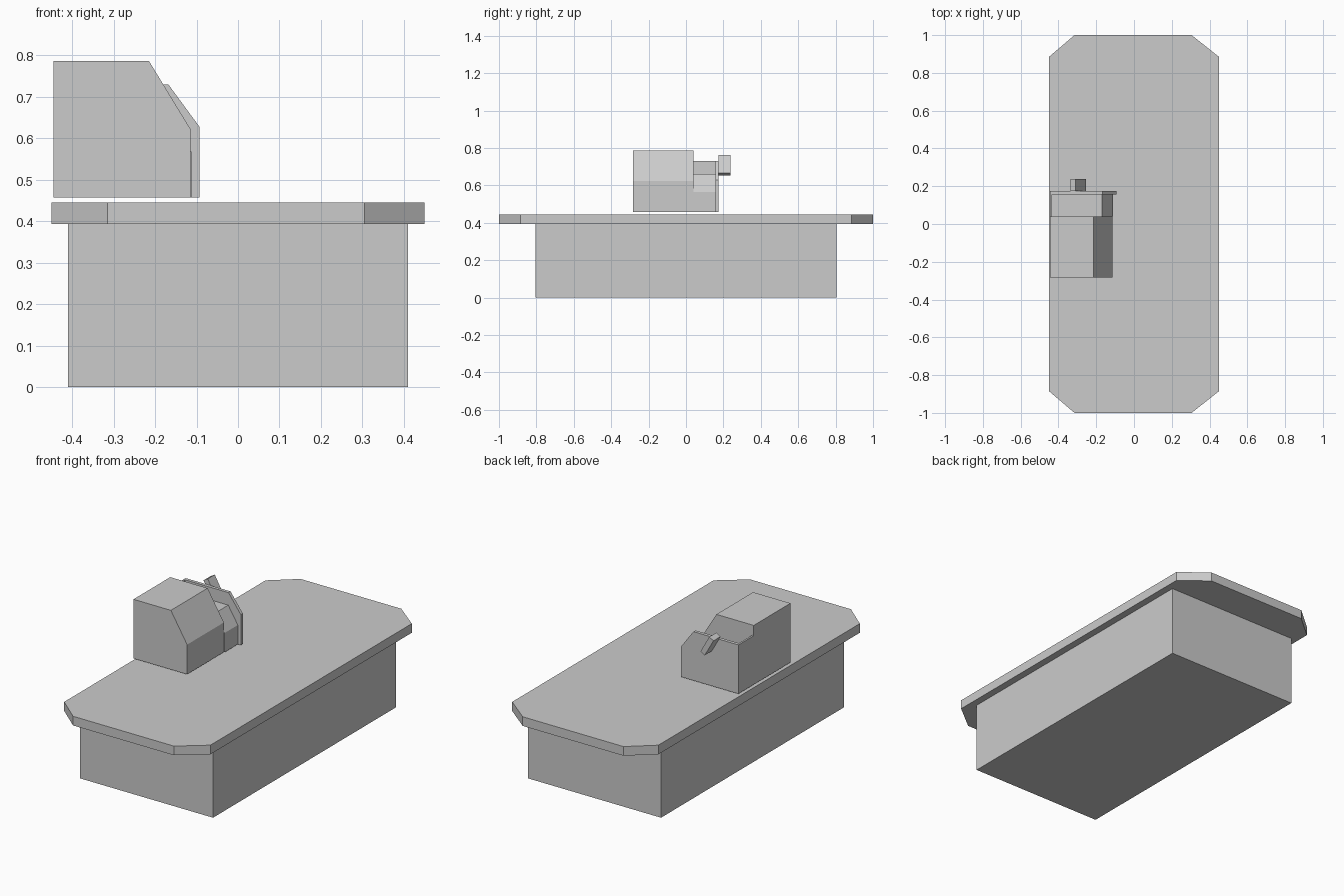
import bpy, bmesh

if "Cube" in bpy.data.objects:
    bpy.data.objects.remove(bpy.data.objects["Cube"])


def prism(name, profile, start, end, axis):
    """Extrude a closed 2D profile: axis 'Z' takes (x, y), axis 'Y' takes (x, z)."""
    def place(p, d):
        return (p[0], p[1], d) if axis == 'Z' else (p[0], d, p[1])
    bm = bmesh.new()
    face = bm.faces.new([bm.verts.new(place(p, start)) for p in profile])
    ext = bmesh.ops.extrude_face_region(bm, geom=[face])
    moved = [v for v in ext["geom"] if isinstance(v, bmesh.types.BMVert)]
    step = (0, 0, end - start) if axis == 'Z' else (0, end - start, 0)
    bmesh.ops.translate(bm, verts=moved, vec=step)
    bmesh.ops.recalc_face_normals(bm, faces=bm.faces)
    mesh = bpy.data.meshes.new(name)
    bm.to_mesh(mesh)
    bm.free()
    obj = bpy.data.objects.new(name, mesh)
    bpy.context.collection.objects.link(obj)
    return obj


# Counter: plain cabinet and an overhanging top with clipped corners
prism("counter_base", [(-0.41, -0.805), (0.41, -0.805), (0.41, 0.805), (-0.41, 0.805)],
      0, 0.394, 'Z')
half = [(0.45, -0.885), (0.45, 0.885), (0.305, 1.0), (-0.315, 1.0), (-0.45, 0.885)]
prism("counter_top", half + [(-0.45, -0.885), (-0.315, -1.0), (0.305, -1.0)],
      0.394, 0.445, 'Z')

# Register: tall body with sloped face
B = 0.458
prism("register_body", [(-0.445, B), (-0.115, B), (-0.115, 0.623), (-0.215, 0.787), (-0.445, 0.787)],
      -0.283, 0.04, 'Y')

# Lower recessed section beside it, with rim walls on two sides
prism("register_recess", [(-0.435, B), (-0.111, B), (-0.111, 0.565), (-0.17, 0.66), (-0.435, 0.66)],
      0.04, 0.157, 'Y')
prism("recess_rim", [(-0.445, B), (-0.435, B), (-0.435, 0.73), (-0.445, 0.73)],
      0.04, 0.157, 'Y')
prism("register_side_plate", [(-0.445, B), (-0.093, B), (-0.093, 0.628), (-0.168, 0.73), (-0.445, 0.73)],
      0.157, 0.175, 'Y')

# Tilted handle on the side plate
prism("side_handle", [(-0.309, 0.762), (-0.255, 0.667), (-0.281, 0.652), (-0.335, 0.747)],
      0.175, 0.237, 'Y')
